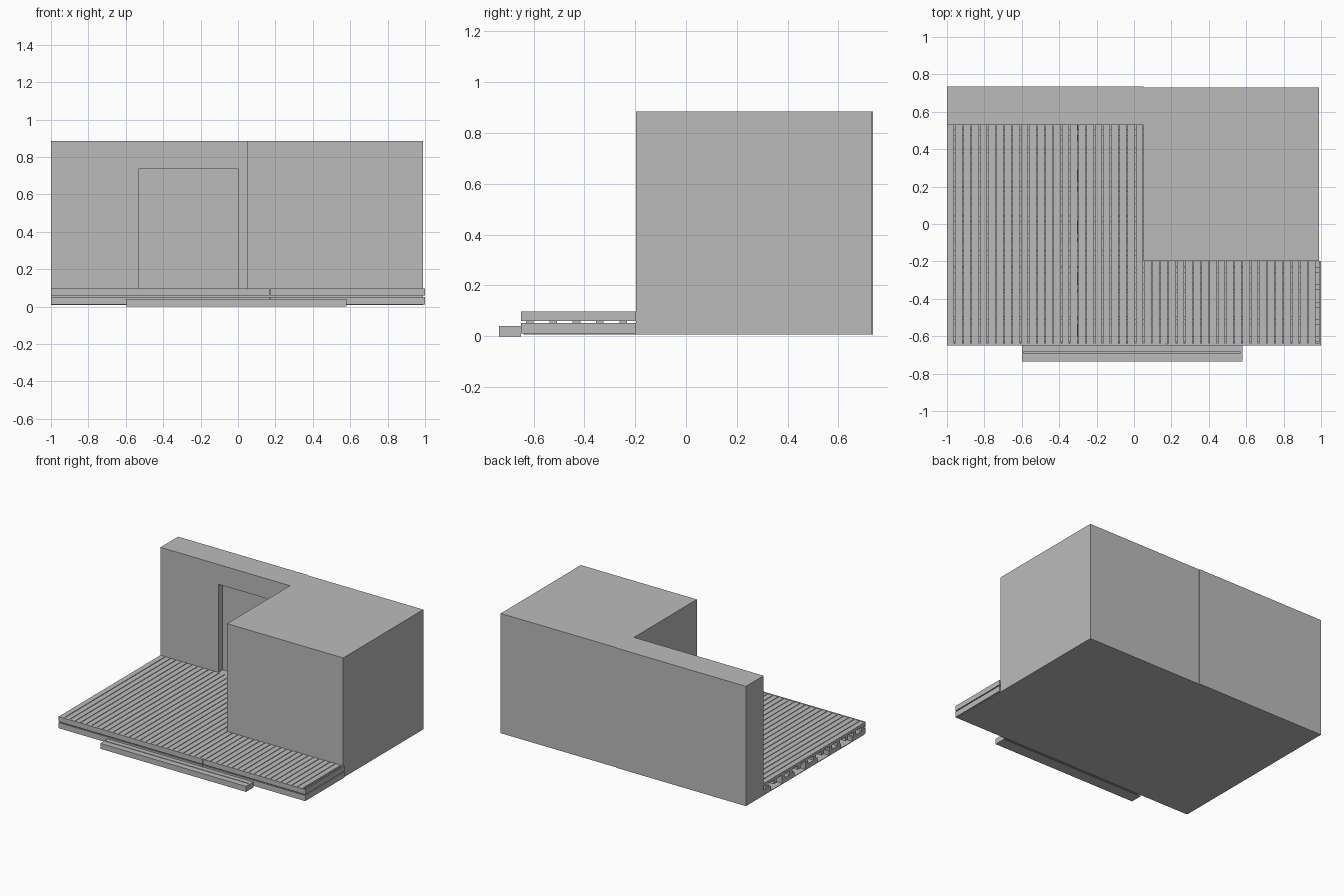
import bpy

cube = bpy.data.objects.get("Cube")
if cube:
    bpy.data.objects.remove(cube, do_unlink=True)

grey = bpy.data.materials.new("plain_grey")
grey.use_nodes = True
colour = (0.5, 0.5, 0.5, 1)
grey.diffuse_color = colour
grey.node_tree.nodes["Principled BSDF"].inputs["Base Color"].default_value = colour

LEFT, SEAM, RIGHT = -1.0, 0.05, 0.99
FRONT, BLOCK_FRONT, WALL_FRONT, BACK = -0.65, -0.197, 0.53, 0.735
BASE, DECK_TOP, ROOF = 0.008, 0.095, 0.885


def boxes(name, extents):
    """One object made of boxes given as (x0, x1, y0, y1, z0, z1)."""
    verts, faces = [], []
    for x0, x1, y0, y1, z0, z1 in extents:
        n = len(verts)
        verts += [(x, y, z) for z in (z0, z1)
                  for x, y in ((x0, y0), (x1, y0), (x1, y1), (x0, y1))]
        faces += [(n + 3, n + 2, n + 1, n), (n + 4, n + 5, n + 6, n + 7)]
        for i in range(4):
            j = (i + 1) % 4
            faces.append((n + i, n + j, n + 4 + j, n + 4 + i))
    mesh = bpy.data.meshes.new(name)
    mesh.from_pydata(verts, [], faces)
    mesh.materials.append(grey)
    obj = bpy.data.objects.new(name, mesh)
    bpy.context.scene.collection.objects.link(obj)
    return obj


# House: a wall with a shallow door recess, and a projecting block
wall = boxes("back_wall", [(LEFT, SEAM, WALL_FRONT, BACK, BASE, ROOF)])
cutter = boxes("door_cutter", [(-0.53, 0, WALL_FRONT - 0.1, WALL_FRONT + 0.05, DECK_TOP, 0.74)])
cutter.hide_render = True
cutter.hide_viewport = True
cut = wall.modifiers.new("door_recess", 'BOOLEAN')
cut.object = cutter
cut.solver = 'EXACT'
boxes("house_block", [(SEAM, RIGHT, BLOCK_FRONT, BACK - 0.005, BASE, ROOF)])

# Ground sheet beneath the deck
boxes("ground_sheet", [
    (LEFT, SEAM, FRONT + 0.01, WALL_FRONT, BASE, BASE + 0.005),
    (SEAM, RIGHT, FRONT + 0.01, BLOCK_FRONT, BASE, BASE + 0.005)])

# Deck boards running front to back
pitch, gap = 0.0439, 0.005
boards = []
for i in range(45):
    x = LEFT + i * pitch
    end = WALL_FRONT if x + pitch / 2 < SEAM else BLOCK_FRONT
    boards.append((x, x + pitch - gap, FRONT + 0.01, end, 0.075, DECK_TOP))
boxes("deck_boards", boards)

# Joists running sideways, and pads carrying them
joists = []
for i in range(13):
    y = FRONT + 0.02 + i * 0.092
    end = SEAM if y > BLOCK_FRONT - 0.03 else RIGHT
    joists.append((LEFT, end, y, y + 0.03, 0.045, 0.075))
boxes("joists", joists)
pads = []
for row in range(5):
    y = FRONT + 0.015 + row * 0.27
    for col in range(7):
        x = LEFT + col * 0.3
        if x < SEAM - 0.1 or y + 0.1 < BLOCK_FRONT:
            pads.append((x, x + 0.1, y, min(y + 0.14, WALL_FRONT), BASE + 0.005, 0.045))
boxes("support_pads", pads)

# Two-tier fascia on the front and the right-hand end
tiers = ((0.012, 0.053), (0.06, DECK_TOP + 0.002))
boxes("front_fascia", [(x0, x1, FRONT, FRONT + 0.01, z0, z1)
                       for z0, z1 in tiers
                       for x0, x1 in ((LEFT, 0.168), (0.17, RIGHT))])
boxes("end_fascia", [(RIGHT, 1, FRONT, BLOCK_FRONT, z0, z1) for z0, z1 in tiers])

# Step: two treads within a thin frame
x0, x1, y0, y1, top = -0.6, 0.58, -0.735, FRONT, 0.04
middle = (y0 + 0.01 + y1) / 2
boxes("step_treads", [
    (x0 + 0.01, x1 - 0.01, y0 + 0.01, middle - 0.003, 0.02, top),
    (x0 + 0.01, x1 - 0.01, middle + 0.003, y1, 0.02, top),
    (x0 + 0.01, x1 - 0.01, y0 + 0.01, y1, 0.0, 0.005)])
boxes("step_frame", [
    (x0, x1, y0, y0 + 0.01, 0, top),
    (x0, x0 + 0.01, y0 + 0.01, y1, 0, top),
    (x1 - 0.01, x1, y0 + 0.01, y1, 0, top)])
